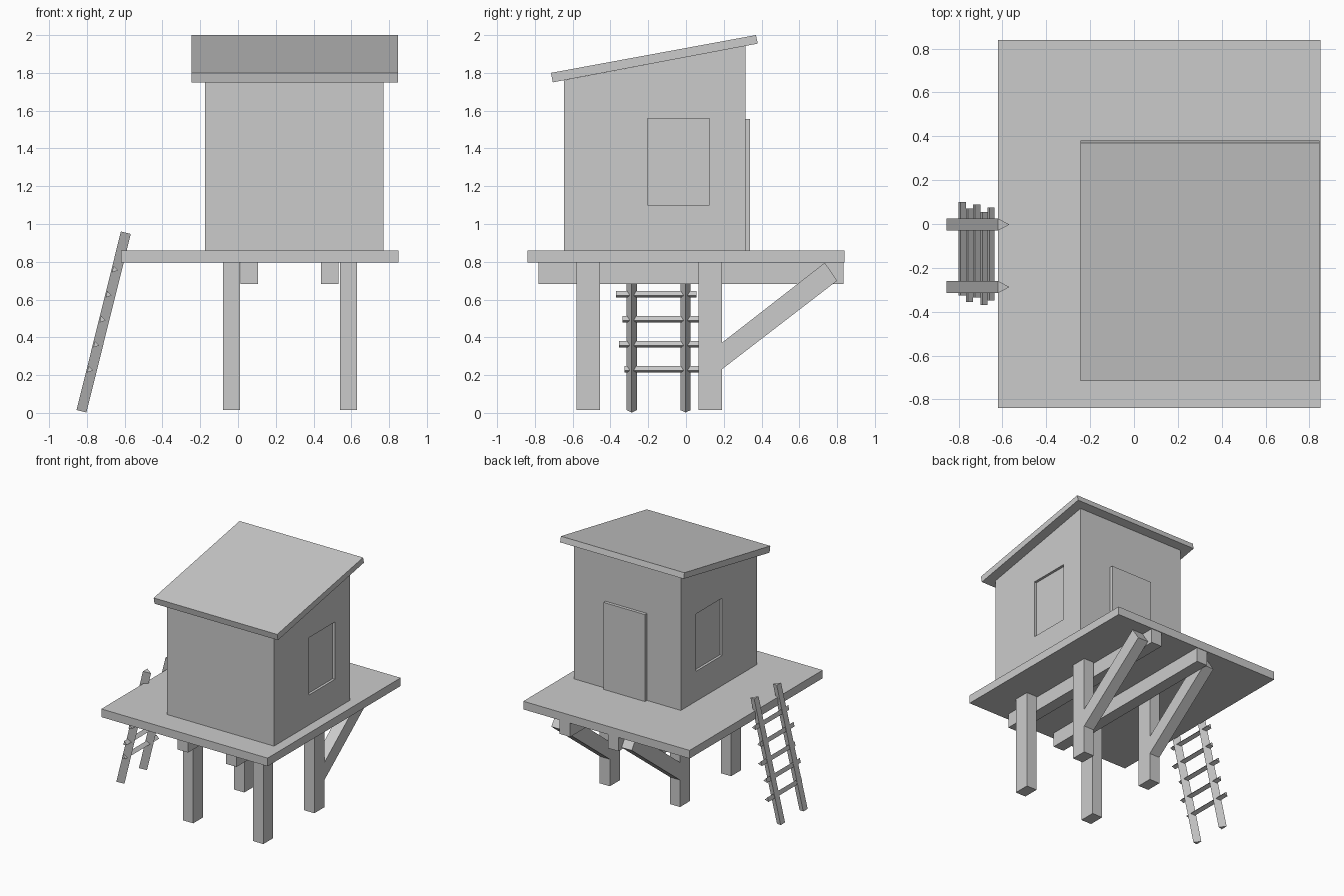
import bpy
import bmesh
from mathutils import Vector

cube = bpy.data.objects.get("Cube")
if cube:
    bpy.data.objects.remove(cube, do_unlink=True)

grey = bpy.data.materials.new("plain_grey")
grey.use_nodes = True
grey.diffuse_color = (0.6, 0.6, 0.6, 1)
grey.node_tree.nodes["Principled BSDF"].inputs["Base Color"].default_value = (0.6, 0.6, 0.6, 1)


def prism(name, profile, span):
    """Sweep a closed 3D outline along the span vector."""
    bm = bmesh.new()
    face = bm.faces.new([bm.verts.new(p) for p in profile])
    swept = bmesh.ops.extrude_face_region(bm, geom=[face])["geom"]
    moved = [v for v in swept if isinstance(v, bmesh.types.BMVert)]
    bmesh.ops.translate(bm, verts=moved, vec=span)
    bmesh.ops.recalc_face_normals(bm, faces=bm.faces)
    mesh = bpy.data.meshes.new(name)
    bm.to_mesh(mesh)
    bm.free()
    mesh.materials.append(grey)
    obj = bpy.data.objects.new(name, mesh)
    bpy.context.collection.objects.link(obj)
    return obj


def box(name, x, y, z):
    outline = [(x[0], y[0], z[0]), (x[1], y[0], z[0]), (x[1], y[1], z[0]), (x[0], y[1], z[0])]
    return prism(name, outline, (0, 0, z[1] - z[0]))


def side_profile(name, x, points):
    """Sweep a (y, z) outline across the x range."""
    return prism(name, [(x[0], y, z) for y, z in points], (x[1] - x[0], 0, 0))


# Deck, its two beams, four posts and two diagonal braces
box("platform", (-0.62, 0.85), (-0.84, 0.84), (0.795, 0.86))
for side, beam_x, post_x in (("right", 0.012, -0.08), ("left", 0.44, 0.54)):
    box(side + "_beam", (beam_x, beam_x + 0.093), (-0.78, 0.835), (0.682, 0.795))
    span = (post_x, post_x + 0.09)
    box(side + "_front_post", span, (-0.58, -0.455), (0.015, 0.795))
    box(side + "_back_post", span, (0.065, 0.19), (0.015, 0.795))
    side_profile(side + "_brace", span, [(0.15, 0.2), (0.15, 0.34), (0.735, 0.795), (0.8, 0.7)])

# Hut walls with a shallow window recess cut in both sides
walls = side_profile("hut_walls", (-0.175, 0.77),
                     [(-0.645, 0.86), (0.315, 0.86), (0.315, 1.943), (-0.645, 1.761)])
for x in (-0.175, 0.77):
    cutter = box("window_cutter", (x - 0.02, x + 0.02), (-0.205, 0.125), (1.1, 1.558))
    cut = walls.modifiers.new("window", "BOOLEAN")
    cut.operation = "DIFFERENCE"
    cut.solver = "EXACT"
    cut.object = cutter
    bpy.context.view_layer.objects.active = walls
    bpy.ops.object.modifier_apply(modifier=cut.name)
    bpy.data.objects.remove(cutter, do_unlink=True)

# Door and sloping roof
box("door", (0.125, 0.49), (0.31, 0.34), (0.86, 1.555))
side_profile("roof", (-0.245, 0.847), [(-0.715, 1.8), (-0.705, 1.75), (0.38, 1.955), (0.37, 2.0)])

# Leaning ladder made of triangular bars, flat side outward
along = Vector((0.235, 0, 0.945)).normalized()
inward = Vector((along.z, 0, -along.x))
foot = Vector((-0.855, 0, 0.015))
across = Vector((0, 1, 0))
for name, y in (("front_rail", -0.2875), ("back_rail", -0.0025)):
    start = foot + across * y
    prism("ladder_" + name,
          [start - across * 0.0275, start + across * 0.0275, start + inward * 0.054],
          along * 0.974)

for i, y in enumerate((-0.325, -0.355, -0.335, -0.37, -0.35)):
    centre = foot + along * (0.224 + 0.1365 * i) + inward * 0.006 + across * y
    prism("ladder_rung_%d" % (i + 1),
          [centre - along * 0.018, centre + along * 0.018, centre + inward * 0.029],
          across * 0.425)
